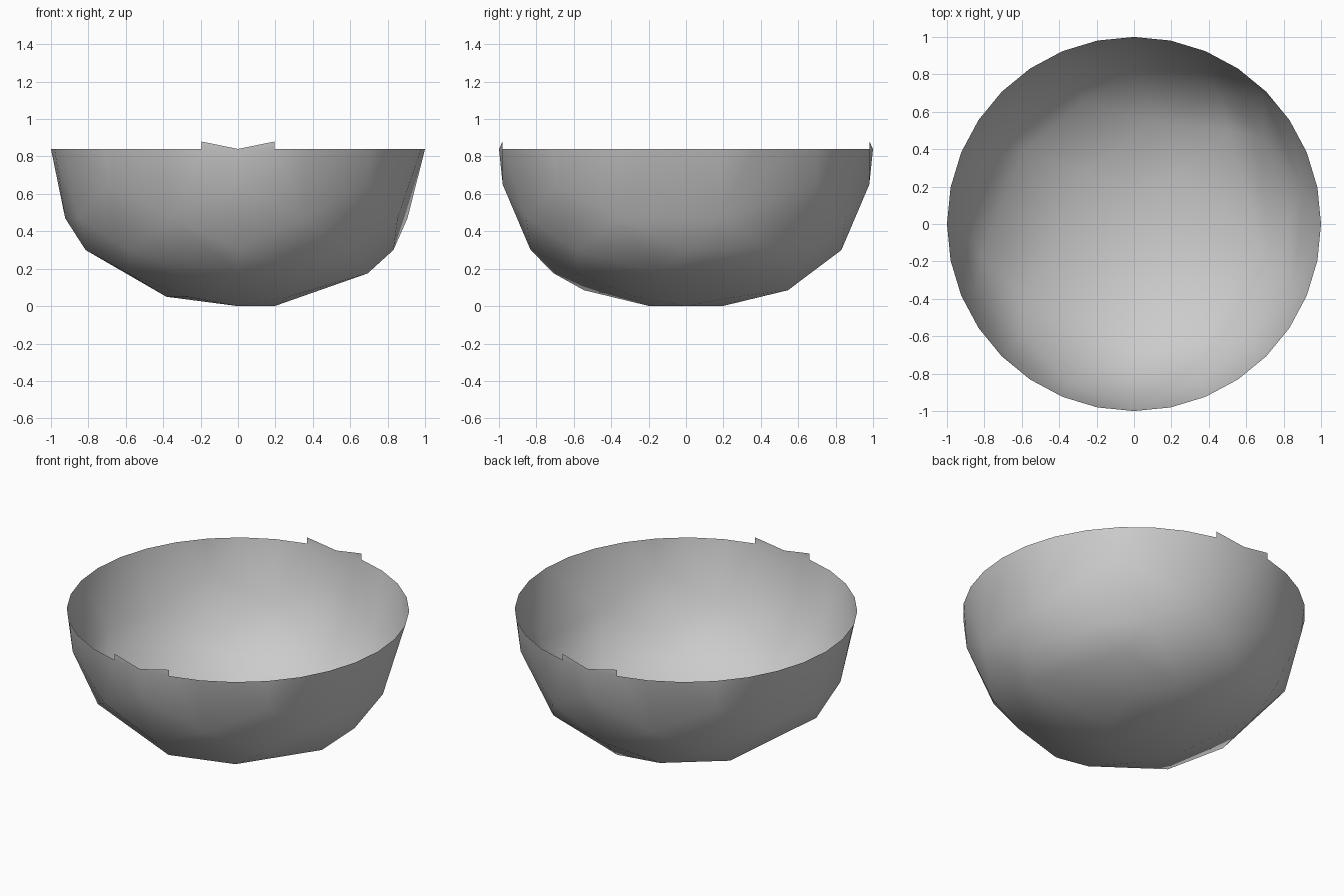
import bpy, bmesh
from math import radians, sin, cos

if "Cube" in bpy.data.objects:
    bpy.data.objects.remove(bpy.data.objects["Cube"])

RIM_Z = 0.84

# Irregular low-poly rings: (radius, height, angles in degrees)
rings = [
    (1.0, RIM_Z, [i * 11.25 for i in range(32)]),
    (0.98, 0.65, [45, 90, 135, 225, 270, 315]),
    (0.924, 0.47, [11.25, 67.5, 112.5, 157.5, 180, 202.5, 247.5, 292.5, 337.5]),
    (0.831, 0.30, [0, 33.75, 56.25, 90, 135, 191.25, 225, 270, 315]),
    (0.707, 0.175, [348.75, 45, 112.5, 146.25, 213.75, 270, 303.75]),
    (0.556, 0.085, [78.75, 258.75]),
    (0.383, 0.05, [45, 135, 180, 225, 315]),
    (0.195, 0.0, [0, 90, 270]),
]


def polar(r, deg, z):
    return (r * cos(radians(deg)), r * sin(radians(deg)), z)


# Bowl shell: hull of the rings, opened at the rim
bm = bmesh.new()
for r, z, angles in rings:
    for a in angles:
        bm.verts.new(polar(r, a, z))
bmesh.ops.convex_hull(bm, input=bm.verts)
lid = [f for f in bm.faces if all(v.co.z > RIM_Z - 0.001 for v in f.verts)]
bmesh.ops.delete(bm, geom=lid, context='FACES')
loose = [v for v in bm.verts if not v.link_faces]
bmesh.ops.delete(bm, geom=loose, context='VERTS')
loose_edges = [e for e in bm.edges if not e.link_faces]
bmesh.ops.delete(bm, geom=loose_edges, context='EDGES')
bmesh.ops.recalc_face_normals(bm, faces=bm.faces)
low = min(bm.faces, key=lambda f: f.calc_center_median().z)
if low.normal.z > 0:
    bmesh.ops.reverse_faces(bm, faces=bm.faces)

# Small pointed tabs on the front and back of the rim
for mid in (90, 270):
    for side in (-11.25, 11.25):
        pts = [polar(1, mid, RIM_Z), polar(1, mid + side, RIM_Z),
               polar(1, mid + side, 0.88)]
        if side < 0:
            pts.reverse()
        bm.faces.new([bm.verts.new(p) for p in pts])
bmesh.ops.remove_doubles(bm, verts=bm.verts, dist=0.0005)
for f in bm.faces:
    f.smooth = True

mesh = bpy.data.meshes.new("bowl_shell")
bm.to_mesh(mesh)
bm.free()
bowl = bpy.data.objects.new("bowl_shell", mesh)
bpy.context.collection.objects.link(bowl)
